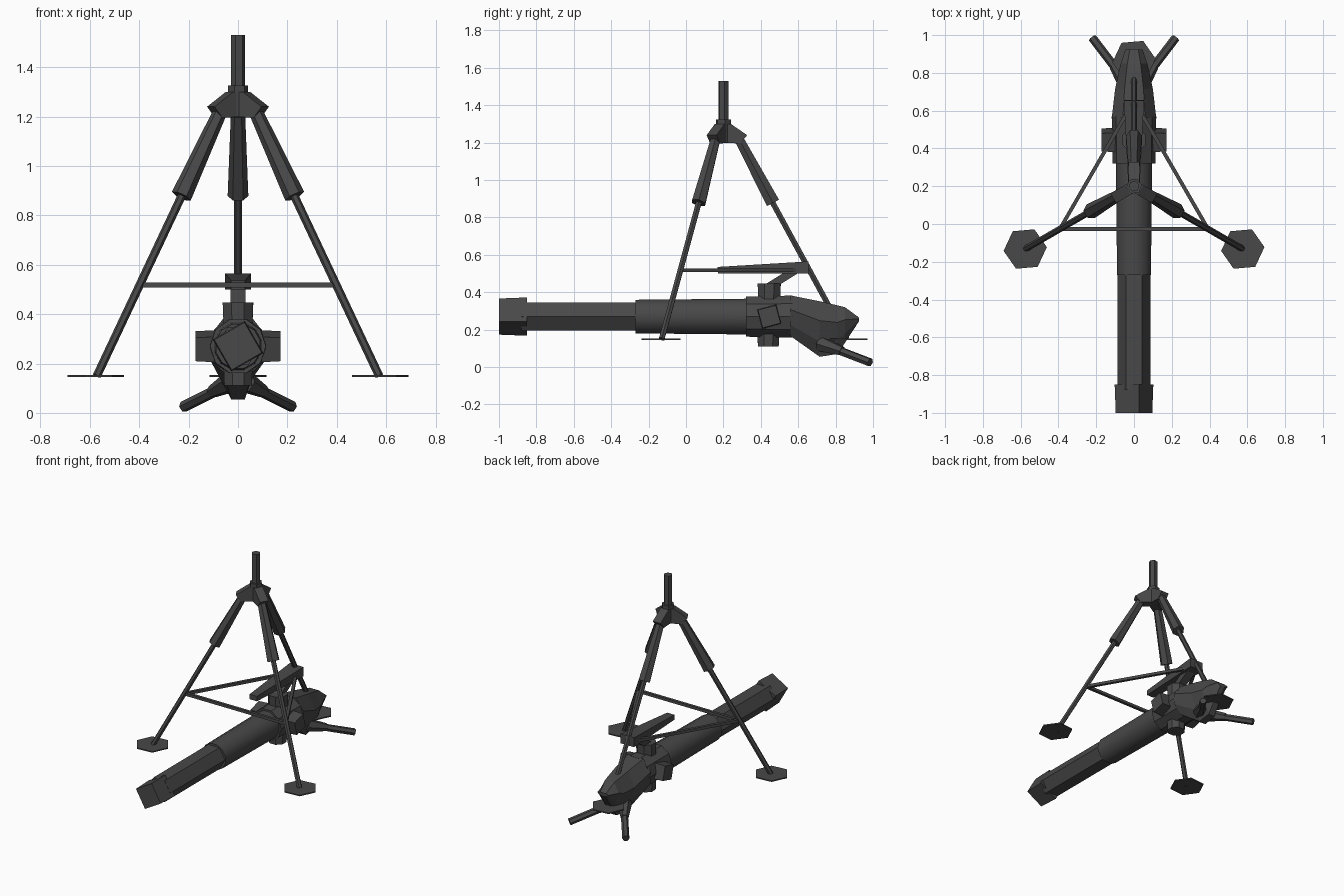
import bpy, bmesh, math
from mathutils import Vector as V

if "Cube" in bpy.data.objects:
    bpy.data.objects.remove(bpy.data.objects["Cube"])

grey = bpy.data.materials.new("dark_grey")
grey.diffuse_color = (0.065, 0.065, 0.065, 1)
grey.use_nodes = True
grey.node_tree.nodes["Principled BSDF"].inputs["Base Color"].default_value = grey.diffuse_color


def finish(name, bm):
    bmesh.ops.recalc_face_normals(bm, faces=bm.faces)
    me = bpy.data.meshes.new(name)
    bm.to_mesh(me)
    bm.free()
    me.materials.append(grey)
    ob = bpy.data.objects.new(name, me)
    bpy.context.collection.objects.link(ob)
    return ob


def skin(name, rings):
    """Join equal-length point rings into a capped solid."""
    bm = bmesh.new()
    vr = [[bm.verts.new(p) for p in r] for r in rings]
    n = len(vr[0])
    for a, b in zip(vr, vr[1:]):
        for i in range(n):
            j = (i + 1) % n
            bm.faces.new((a[i], a[j], b[j], b[i]))
    bm.faces.new(vr[0])
    bm.faces.new(vr[-1])
    return finish(name, bm)


def rod(name, p, q, r1, r2, sides=6, phase=0, flat=1, smooth=False):
    """Tapered prism from p to q; flat squashes its height."""
    p, q = V(p), V(q)
    d = (q - p).normalized()
    up = V((0, 1, 0)) if abs(d.z) > 0.99 else V((0, 0, 1))
    side = up.cross(d).normalized()
    up = d.cross(side)
    ang = [math.radians(phase) + math.tau * i / sides for i in range(sides)]
    ob = skin(name, [[c + side * r * math.cos(a) + up * r * flat * math.sin(a) for a in ang]
                     for c, r in ((p, r1), (q, r2))])
    if smooth:
        for f in ob.data.polygons:
            f.use_smooth = len(f.vertices) == 4
    return ob


# Tripod: centre post, hub arms, legs and foot pads
AX = V((0, 0.2, 0))
rod("top_post", AX + V((0, 0, 1.2)), AX + V((0, 0, 1.53)), 0.029, 0.029, 6, 10)
rod("hub_collar", AX + V((0, 0, 1.2)), AX + V((0, 0, 1.325)), 0.042, 0.042, 6, 10)
arm_profile = [(0, 1.2), (0.09, 1.195), (0.127, 1.24), (0.04, 1.3), (0, 1.3)]
brace_pts = []
for tag, deg in (("right", -30), ("rear", 90), ("left", 210)):
    u = V((math.cos(math.radians(deg)), math.sin(math.radians(deg)), 0))
    s = V((-u.y, u.x, 0))
    at = lambda r, z: AX + u * r + V((0, 0, z))
    skin(tag + "_hub_arm", [[at(r, z) + s * w for r, z in arm_profile] for w in (-0.03, 0.03)])
    rod(tag + "_upper_leg", at(0.075, 1.235), at(0.265, 0.878), 0.028, 0.042, 6)
    rod(tag + "_lower_leg", at(0.26, 0.885), at(0.66, 0.15), 0.017, 0.017, 6)
    c = at(0.665, 0.15)
    rod(tag + "_foot_pad", c - V((0, 0, 0.004)), c + V((0, 0, 0.004)), 0.115, 0.115, 6, 5)
    brace_pts.append(at(0.453, 0.518))

# Horizontal braces between the legs
for i in range(3):
    rod(f"brace_{i + 1}", brace_pts[i], brace_pts[(i + 1) % 3], 0.014, 0.014, 4, 45)

# Main tube with square hood
Z = 0.27
rod("front_hood", (0, -1, Z), (0, -0.85, Z), 0.1, 0.106, 4, 105)
rod("front_tube", (0, -0.88, Z), (0, -0.25, Z), 0.087, 0.087, 6)
rod("main_tube", (0, -0.27, Z), (0, 0.34, Z), 0.093, 0.099, 12, 15, smooth=True)
rod("mount_block", (0, 0.32, Z), (0, 0.57, Z), 0.113, 0.118, 10)

# Knobs around the mount block
for sx, tag in ((1, "right"), (-1, "left")):
    rod(tag + "_knob", (sx * 0.06, 0.445, Z), (sx * 0.173, 0.445, Z), 0.077, 0.07, 4, 60 if sx > 0 else 30)
rod("top_knob", (0, 0.445, 0.33), (0, 0.445, 0.447), 0.062, 0.067, 8, 22)
rod("bottom_knob", (0, 0.44, 0.22), (0, 0.44, 0.11), 0.065, 0.06, 8, 22)

# Rear housing: sections of y, half width at top, half width at bottom, top z, bottom z
rings = []
for y, wt, wb, zt, zb in ((0.56, 0.118, 0.118, 0.383, 0.165), (0.715, 0.1, 0.055, 0.352, 0.055),
                          (0.81, 0.08, 0.05, 0.33, 0.07), (0.85, 0.07, 0.045, 0.32, 0.13),
                          (0.925, 0.045, 0.035, 0.265, 0.245)):
    h = zt - zb
    rings.append([(x, y, z) for x, z in (
        (-wb * 0.5, zb), (wb * 0.5, zb), (wb, zb + h * 0.27), (wt, zb + h * 0.65),
        (wt * 0.5, zt), (-wt * 0.5, zt), (-wt, zb + h * 0.65), (-wb, zb + h * 0.27))])
skin("rear_housing", rings)

# Twin rear handles
for sx, tag in ((1, "right"), (-1, "left")):
    rod(tag + "_handle_base", (sx * 0.03, 0.72, 0.125), (sx * 0.105, 0.835, 0.085), 0.045, 0.026, 6)
    rod(tag + "_handle", (sx * 0.09, 0.815, 0.09), (sx * 0.22, 0.985, 0.025), 0.023, 0.023, 6)

# Sighting arm on a slanted bracket
skin("sight_bracket", [[(x, 0.42, 0.44), (x, 0.5, 0.44), (x, 0.62, 0.515), (x, 0.54, 0.515)]
                       for x in (-0.03, 0.03)])
rod("sight_arm", (0, 0.17, 0.518), (0, 0.655, 0.532), 0.04, 0.075, 4, 45, 0.62)
